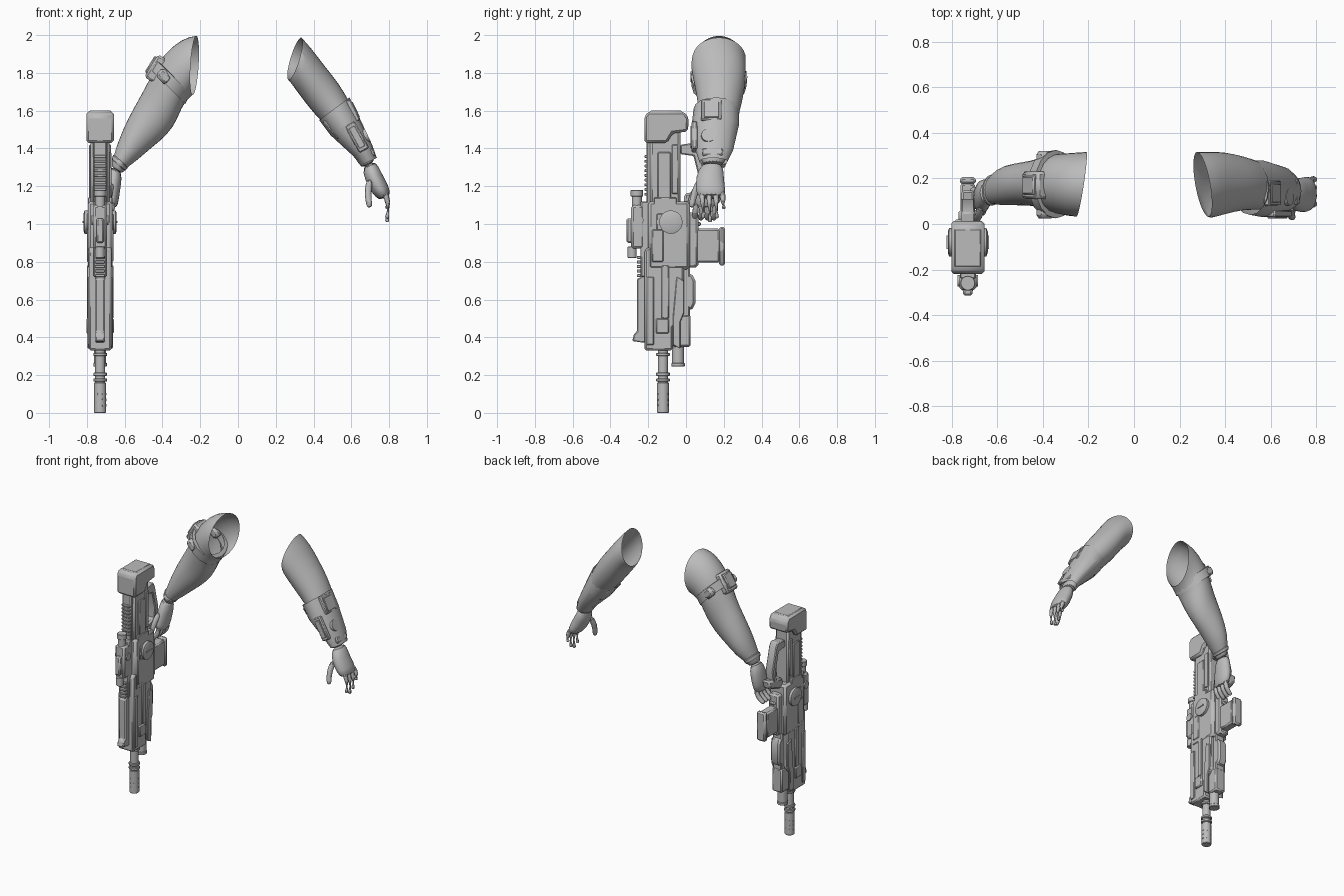
import bpy, bmesh, math
from mathutils import Vector, Matrix

default_cube = bpy.data.objects.get("Cube")
if default_cube:
    bpy.data.objects.remove(default_cube)

grey = bpy.data.materials.new("plain grey")
grey.use_nodes = True
grey.diffuse_color = (0.5, 0.5, 0.5, 1)
grey.node_tree.nodes["Principled BSDF"].inputs["Base Color"].default_value = grey.diffuse_color
parts = []
GUN_X = -0.73


def finish(name, bm, bevel=0.0, smooth_levels=0):
    bmesh.ops.recalc_face_normals(bm, faces=bm.faces)
    mesh = bpy.data.meshes.new(name)
    bm.to_mesh(mesh)
    bm.free()
    mesh.materials.append(grey)
    obj = bpy.data.objects.new(name, mesh)
    bpy.context.collection.objects.link(obj)
    if bevel:
        mod = obj.modifiers.new("bevel", 'BEVEL')
        mod.width = bevel
        mod.segments = 1
        mod.limit_method = 'ANGLE'
    if smooth_levels:
        mod = obj.modifiers.new("smooth", 'SUBSURF')
        mod.levels = mod.render_levels = smooth_levels
    parts.append(obj)
    return obj


def skin_rings(name, rings, open_start=False, open_end=False, smooth_levels=0, bevel=0.0):
    bm = bmesh.new()
    loops = [[bm.verts.new(p) for p in ring] for ring in rings]
    count = len(loops[0])
    for low, high in zip(loops, loops[1:]):
        for i in range(count):
            j = (i + 1) % count
            bm.faces.new((low[i], low[j], high[j], high[i]))
    if not open_start:
        bm.faces.new(loops[0])
    if not open_end:
        bm.faces.new(loops[-1])
    return finish(name, bm, bevel, smooth_levels)


def limb(name, sections, mouth_skew=0.0, **options):
    """Each section: outer x, z, inner x, z, front y, back y."""
    rings = []
    for ax, az, bx, bz, front, back in sections:
        centre = Vector((ax + bx, front + back, az + bz)) / 2
        across = Vector((ax - bx, 0, az - bz)) / 2
        depth = Vector((0 if rings else mouth_skew, (back - front) / 2, 0))
        angles = [math.tau * i / 16 for i in range(16)]
        rings.append([centre + across * math.cos(a) + depth * math.sin(a) for a in angles])
    return skin_rings(name, rings, **options)


def tube(name, path, radii, sides=12, **options):
    points = [Vector(p) for p in path]
    rings = []
    for i, point in enumerate(points):
        tangent = points[min(i + 1, len(points) - 1)] - points[max(i - 1, 0)]
        turn = tangent.to_track_quat('Z', 'Y').to_matrix()
        rings.append([point + turn @ Vector((math.cos(a), math.sin(a), 0)) * radii[i]
                      for a in (math.tau * k / sides for k in range(sides))])
    return skin_rings(name, rings, **options)


def finger(name, base, middle, tip, radius):
    end = Vector(tip) + (Vector(tip) - Vector(middle)).normalized() * radius * 0.6
    return tube(name, (base, middle, tip, end),
                (radius, radius, radius * 0.9, radius * 0.5), sides=8, smooth_levels=1)


def box(name, centre, size, tilt=0.0, bevel=0.006):
    bm = bmesh.new()
    bmesh.ops.create_cube(bm, size=1)
    place = Matrix.Translation(centre) @ Matrix.Rotation(tilt, 4, 'Y')
    bm.transform(place @ Matrix.Diagonal((*size, 1)))
    return finish(name, bm, bevel)


def block(name, y0, y1, z0, z1, width, bevel=0.006, x=GUN_X):
    return box(name, (x, (y0 + y1) / 2, (z0 + z1) / 2), (width, y1 - y0, z1 - z0), 0, bevel)


def prism(name, outline, width, bevel=0.006, x=GUN_X):
    rings = [[Vector((x + side * width / 2, y, z)) for y, z in outline] for side in (-1, 1)]
    return skin_rings(name, rings, bevel=bevel)


def barrel(name, y, z0, z1, radius, sides=20):
    return tube(name, ((GUN_X, y, z0), (GUN_X, y, z1)), (radius, radius), sides, bevel=0.003)


# Right arm, open at the shoulder
limb("right_arm", [
    (-.22, 2.0, -.24, 1.68, .03, .32), (-.29, 1.99, -.265, 1.66, .03, .315),
    (-.4, 1.9, -.3, 1.61, .045, .31), (-.46, 1.79, -.32, 1.55, .06, .3),
    (-.51, 1.69, -.37, 1.47, .08, .28), (-.58, 1.57, -.46, 1.4, .08, .27),
    (-.64, 1.43, -.54, 1.33, .08, .25), (-.66, 1.35, -.6, 1.29, .09, .2),
    (-.68, 1.3, -.61, 1.26, .09, .19)], mouth_skew=.022, open_start=True, smooth_levels=1)
limb("right_wrist_cuff", [
    (-.66, 1.37, -.58, 1.3, .08, .22), (-.67, 1.34, -.6, 1.28, .08, .21)], bevel=0.006)
limb("right_palm", [
    (-.68, 1.32, -.61, 1.28, .09, .19), (-.7, 1.23, -.62, 1.2, .06, .2),
    (-.71, 1.15, -.63, 1.13, .04, .19), (-.7, 1.09, -.64, 1.08, .04, .17)], smooth_levels=1)
for i in range(4):
    y = 0.055 + 0.034 * i
    finger("right_finger", (-.66, y, 1.12), (-.67, y - .005, 1.06), (-.71, y - .01, 1.03), .018)
finger("right_thumb", (-.67, .08, 1.22), (-.68, .04, 1.17), (-.69, .02, 1.1), .019)

# Arm strap with its device and pouches
limb("arm_strap", [
    (-.42, 1.86, -.27, 1.71, .05, .3), (-.435, 1.87, -.25, 1.69, .025, .325),
    (-.465, 1.82, -.28, 1.635, .03, .32), (-.43, 1.8, -.3, 1.66, .05, .3)],
    open_start=True, open_end=True)
box("strap_device", (-.43, .17, 1.82), (.07, .12, .14), .55, .012)
box("device_cover", (-.455, .17, 1.84), (.03, .08, .1), .55)
for y in (.05, .295):
    box("strap_pouch", (-.39, y, 1.78), (.08, .05, .06), .8, .015)

# Left arm, open at the shoulder
limb("left_arm", [
    (.335, 1.99, .268, 1.76, .03, .32), (.38, 1.945, .29, 1.73, .02, .32),
    (.45, 1.85, .34, 1.66, .04, .32), (.54, 1.74, .42, 1.56, .06, .3),
    (.59, 1.65, .47, 1.52, .06, .28), (.66, 1.52, .55, 1.43, .06, .26),
    (.71, 1.39, .63, 1.34, .08, .22), (.73, 1.32, .65, 1.29, .08, .2)],
    mouth_skew=-.025, open_start=True, smooth_levels=1)
limb("left_palm", [
    (.73, 1.34, .655, 1.31, .08, .2), (.76, 1.27, .67, 1.23, .05, .2),
    (.8, 1.2, .71, 1.16, .05, .21), (.81, 1.15, .75, 1.12, .06, .21)], smooth_levels=1)
for i, drop in enumerate((.02, 0, .02, .07)):
    y = .085 + .036 * i
    finger("left_finger", (.77, y, 1.18), (.8, y + .003, 1.11), (.79, y + .006, 1.02 + drop), .018)
finger("left_thumb", (.7, .08, 1.24), (.685, .045, 1.17), (.695, .03, 1.1), .021)

# Forearm guard with raised plates
limb("forearm_guard", [
    (.59, 1.67, .43, 1.55, .04, .28), (.64, 1.57, .49, 1.47, .03, .28),
    (.71, 1.42, .61, 1.36, .05, .25), (.735, 1.35, .65, 1.31, .07, .22)],
    open_start=True, open_end=True, bevel=0.004)
box("guard_upper_plate", (.608, .135, 1.6), (.03, .11, .12), -.45)
box("guard_upper_inset", (.622, .135, 1.605), (.01, .08, .09), -.45, .002)
tube("guard_dial", ((.65, .12, 1.455), (.686, .12, 1.472)), (.042, .038), 20)
box("guard_lower_plate", (.712, .14, 1.38), (.02, .11, .04), -.4)
box("guard_front_plate", (.63, .045, 1.46), (.06, .03, .16), -.5)
box("guard_front_inset", (.63, .03, 1.46), (.035, .01, .12), -.5, .002)
box("guard_flap", (.495, .15, 1.5), (.02, .14, .12), -.7)

# Stock, butt cap and thumbhole strut
prism("butt_cap", [(-.22, 1.43), (-.22, 1.57), (-.2, 1.595), (-.01, 1.595), (.015, 1.56),
                   (.01, 1.49), (-.07, 1.48), (-.1, 1.43)], .145, .012)
block("butt_pad", -.19, -.02, 1.585, 1.6, .12)
block("stock", -.19, -.03, 1.05, 1.5, .1, .012)
block("stock_spine", -.21, -.14, 1.08, 1.45, .07)
for i in range(9):
    block("cheek_rib", -.22, -.2, 1.15 + i * .025, 1.165 + i * .025, .065, .003)
prism("stock_strut", [(-.03, 1.42), (.05, 1.43), (.07, 1.4), (.11, 1.24), (.09, 1.13),
                      (.06, 1.13), (.07, 1.24), (.04, 1.36), (-.03, 1.37)], .06)
prism("pistol_grip", [(-.01, 1.08), (.14, 1.13), (.15, 1.19), (-.01, 1.16)], .06, .012)
block("trigger_guard", .0, .08, .99, 1.01, .04)
block("trigger", .0, .05, 1.03, 1.05, .02, .003)

# Receiver and handguard
block("receiver", -.2, .02, .76, 1.12, .13, .015)
block("receiver_top", -.24, -.19, .72, 1.12, .07)
prism("handguard", [(-.22, .33), (-.22, .86), (-.17, .9), (-.05, .88), (-.01, .8),
                    (-.01, .52), (-.07, .45), (-.07, .33)], .12, .01)
block("lower_housing", -.07, .025, .35, .52, .08, .01)
block("lower_rail", -.03, .02, .5, .8, .07)
for side in (-1, 1):
    x = GUN_X + side * .06
    block("stock_side_panel", -.15, -.08, 1.12, 1.38, .02, .004, GUN_X + side * .05)
    block("stock_lower_panel", -.075, -.04, 1.16, 1.42, .016, .004, GUN_X + side * .05)
    block("receiver_panel", -.18, -.12, .8, .97, .02, .004, x)
    block("receiver_rear_panel", -.17, -.05, 1.08, 1.14, .02, .004, GUN_X + side * .055)
    block("handguard_strip", -.13, -.09, .5, .78, .02, .004, x)
    block("handguard_clamp", -.16, -.09, .42, .5, .025, .006, x)
    block("handguard_top_strip", -.21, -.17, .36, .72, .014, .004, x)
    prism("handguard_lower_plate", [(-.07, .36), (-.03, .34), (-.03, .48), (-.01, .53),
                                    (-.01, .7), (-.05, .72), (-.07, .5)], .016, .004, x)
    # Round pivot cap
    ends = [(GUN_X + side * reach, -.08, 1.01) for reach in (.05, .082, .088)]
    tube("pivot_cap", ends, (.062, .062, .045), 20)
    block("pivot_slot", -.11, -.05, 1.005, 1.015, .006, 0, GUN_X + side * .09)
block("pivot_arm", -.17, -.02, .95, 1.07, .14, .02)

# Magazine
block("magazine_well", .0, .065, .77, 1.06, .08, .012)
block("magazine", .05, .18, .795, .975, .065, .01)
block("magazine_foot", .175, .206, .78, .985, .07, .01)

# Folding front grip
prism("front_grip", [(-.02, .57), (.03, .54), (.05, .58), (.05, .7), (.03, .74), (-.02, .72)],
      .07, .012)

# Sight and top rail
block("sight_body", -.29, -.22, .87, 1.1, .075, .012)
block("sight_front", -.315, -.28, .9, 1.03, .04, .008)
barrel("sight_eyepiece", -.26, 1.08, 1.16, .027)
barrel("sight_eyepiece_ring", -.26, 1.145, 1.18, .033)
barrel("sight_lens", -.285, .82, .88, .024)
tube("sight_knob", ((GUN_X - .045, -.25, 1.02), (GUN_X + .045, -.25, 1.02)), (.025, .025), 16)
prism("front_rail", [(-.21, .37), (-.285, .38), (-.275, .42), (-.26, .43), (-.26, .71),
                     (-.21, .73)], .05)
for i in range(5):
    block("rail_tooth", -.26, -.22, .72 + i * .024, .734 + i * .024, .05, .002)

# Barrel and muzzle
barrel("barrel_base", -.122, .1, .36, .027)
barrel("muzzle", -.122, .0, .16, .032)
for z in (.165, .195, .3):
    barrel("barrel_collar", -.122, z, z + .018, .036)
for z in (.04, .07, .1):
    for k in range(6):
        out = Vector((math.cos(k * math.tau / 6), math.sin(k * math.tau / 6), 0))
        centre = Vector((GUN_X, -.122, z))
        tube("muzzle_port", (centre + out * .03, centre + out * .033), (.006, .006), 8)
barrel("under_barrel", -.042, .245, .4, .032)
barrel("under_barrel_ring", -.042, .245, .265, .036)

# Soft shading with crisp edges
bpy.ops.object.select_all(action='DESELECT')
for obj in parts:
    obj.select_set(True)
bpy.context.view_layer.objects.active = parts[0]
bpy.ops.object.shade_smooth_by_angle(angle=math.radians(35))
